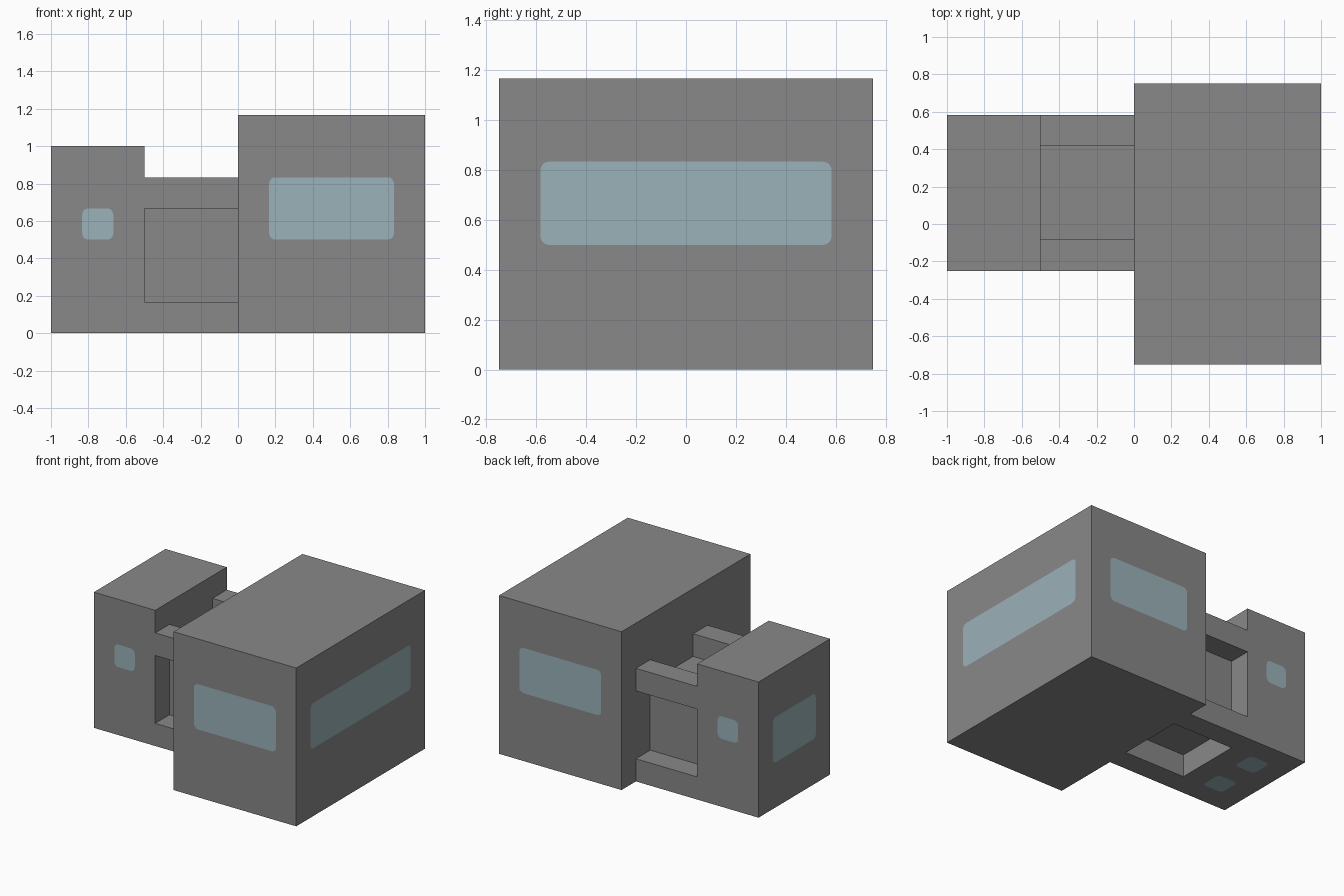
import bpy
import bmesh
from math import sin, cos, pi
from mathutils import Vector

cube = bpy.data.objects.get("Cube")
if cube:
    bpy.data.objects.remove(cube, do_unlink=True)

U = 1 / 6          # building module
RADIUS = 0.2       # window corner radius, in modules
STEPS = 5          # segments per window corner


def make_material(name, colour):
    mat = bpy.data.materials.new(name)
    mat.use_nodes = True
    mat.diffuse_color = colour
    mat.node_tree.nodes["Principled BSDF"].inputs["Base Color"].default_value = colour
    return mat


WALL = make_material("wall grey", (0.246, 0.246, 0.246, 1))
GLASS = make_material("pale blue glass", (0.328, 0.445, 0.485, 1))


def rounded_rect(a0, a1, b0, b1):
    """Corner arcs of a window, counter-clockwise in its own plane."""
    centres = [(a1 - RADIUS, b1 - RADIUS), (a0 + RADIUS, b1 - RADIUS),
               (a0 + RADIUS, b0 + RADIUS), (a1 - RADIUS, b0 + RADIUS)]
    for quarter, (a, b) in enumerate(centres):
        for step in range(STEPS + 1):
            t = (quarter + step / STEPS) * pi / 2
            yield a + RADIUS * cos(t), b + RADIUS * sin(t)


def block(name, low, high, windows=()):
    """Box between two corners; windows are (axis, side, a0, a1, b0, b1) cut flush."""
    low, high = Vector(low), Vector(high)
    bm = bmesh.new()
    bmesh.ops.create_cube(bm, size=1)
    for v in bm.verts:
        v.co = [low[i] if v.co[i] < 0 else high[i] for i in range(3)]

    for axis, side in sorted({w[:2] for w in windows}):
        normal = Vector([side if i == axis else 0 for i in range(3)])
        bm.normal_update()
        wall = max((f for f in bm.faces if len(f.verts) == 4 and f.material_index == 0),
                   key=lambda f: f.normal.dot(normal))
        edges = list(wall.edges)
        bmesh.ops.delete(bm, geom=[wall], context="FACES_ONLY")
        loops = []
        for w in (w for w in windows if w[:2] == (axis, side)):
            loop = []
            for a, b in rounded_rect(*w[2:]):
                co = [a, b]
                co.insert(axis, high[axis] if side > 0 else low[axis])
                loop.append(bm.verts.new(co))
            edges += [bm.edges.new((loop[i - 1], loop[i])) for i in range(len(loop))]
            loops.append(loop)
        # Wall surface around the openings, then the panes
        bmesh.ops.triangle_fill(bm, edges=edges, use_beauty=True, normal=normal)
        for loop in loops:
            bm.faces.new(loop).material_index = 1

    bmesh.ops.recalc_face_normals(bm, faces=bm.faces)
    bmesh.ops.scale(bm, vec=(U, U, U), verts=bm.verts)
    mesh = bpy.data.meshes.new(name)
    bm.to_mesh(mesh)
    bm.free()
    mesh.materials.append(WALL)
    mesh.materials.append(GLASS)
    obj = bpy.data.objects.new(name, mesh)
    bpy.context.collection.objects.link(obj)


X, Y, Z = range(3)

# Main hall: wide windows front, back and on the left end
block("main_hall", (0, -4.5, 0), (6, 4.5, 7), [
    (Y, -1, 1, 5, 3, 5), (Y, 1, 1, 5, 3, 5), (X, 1, -3.5, 3.5, 3, 5)])

# Small tower: little windows front and back, a larger end window, two in the floor
block("small_tower", (-6, -1.5, 0), (-3, 3.5, 6), [
    (Y, -1, -5, -4, 3, 4), (Y, 1, -5, -4, 3, 4), (X, -1, -0.5, 2.5, 2, 4),
    (Z, -1, -5, -4, -0.5, 0.5), (Z, -1, -5, -4, 1.5, 2.5)])

# Connecting corridor: a core passage with a beam along each corner
block("corridor_core", (-3, -0.5, 1), (0, 2.5, 4))
for depth, y in (("front", -1.5), ("back", 2.5)):
    for level, z in (("lower", 0), ("upper", 4)):
        block(f"{depth}_{level}_beam", (-3, y, z), (0, y + 1, z + 1))
